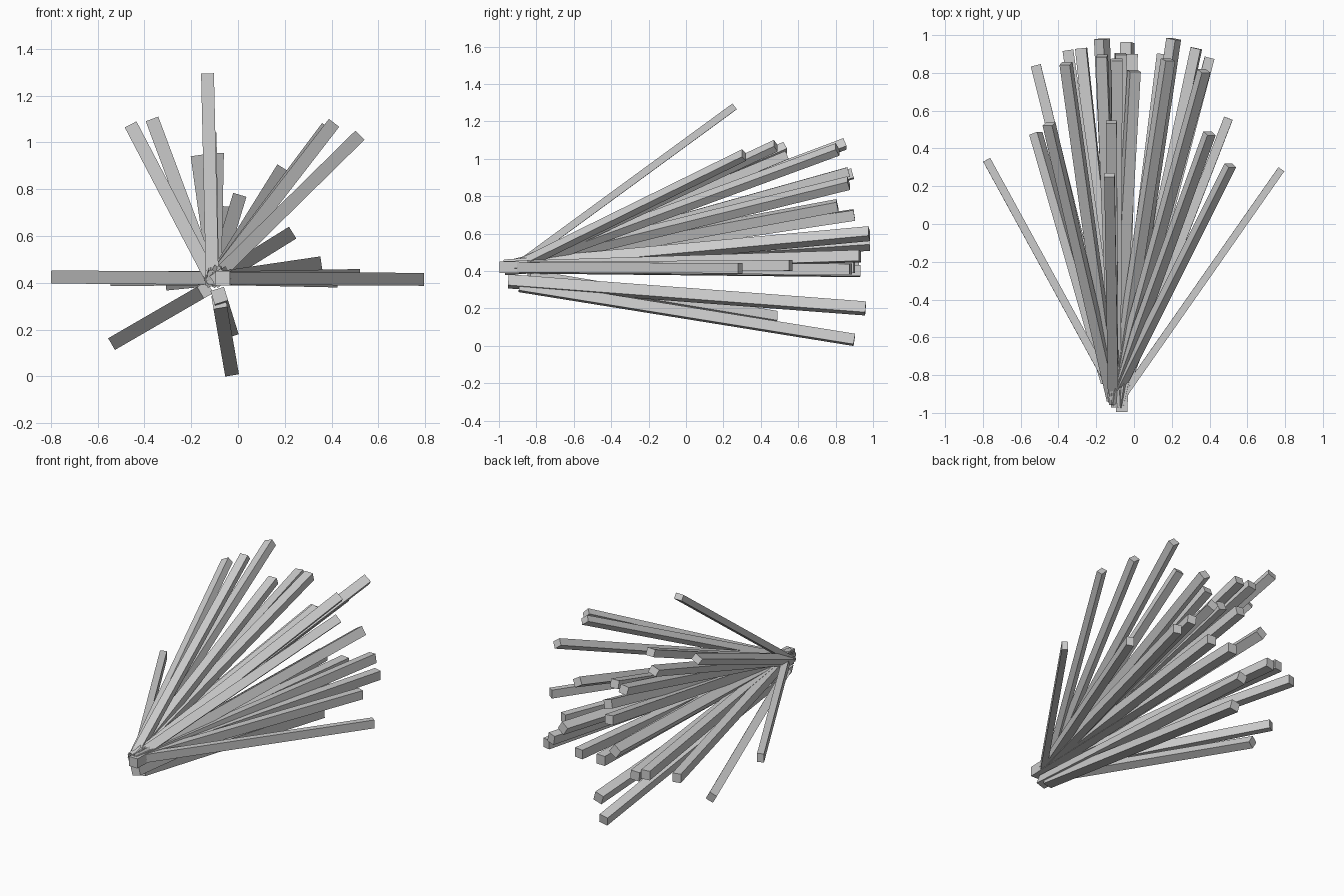
import bpy, math
from mathutils import Vector, Matrix

if "Cube" in bpy.data.objects:
    bpy.data.objects.remove(bpy.data.objects["Cube"])

AXIS = Vector((0, 1, 0))

def bar(name, start, tip):
    """Square bar from start to tip, rolled to face away from the central axis."""
    a, b = Vector(start), Vector(tip)
    d = (b - a).normalized()
    tilt = math.degrees(d.angle(AXIS))
    side = d.cross(AXIS)
    side = side.normalized() if tilt > 2 else Vector((1, 0, 0))
    radial = d.cross(side).normalized()
    side = radial.cross(d)
    thick = 0.064 - 0.026 * min(tilt / 34, 1)      # outer bars are thinner
    wide = 0.061 - 0.006 * min(tilt / 34, 1)
    bpy.ops.mesh.primitive_cube_add(size=1)
    ob = bpy.context.object
    ob.name = name
    rot = Matrix((side, d, radial)).transposed()
    if rot.determinant() < 0:
        rot = Matrix((-side, d, radial)).transposed()
    ob.matrix_world = (Matrix.Translation((a + b) / 2) @ rot.to_4x4()
                       @ Matrix.Diagonal((wide, (b - a).length, thick, 1)))

# name: shared start point, tips of the bars in that group
groups = {
    "upper_bar": ((-0.11, -0.93, 0.41), [
        (-0.13, 0.26, 1.28), (-0.45, 0.53, 1.06), (-0.36, 0.85, 1.08),
        (0.51, 0.31, 1.02), (0.40, 0.48, 1.07), (0.37, 0.81, 1.05),
        (-0.12, 0.54, 1.02)]),
    "middle_bar": ((-0.10, -0.95, 0.42), [
        (-0.17, 0.89, 0.92), (-0.09, 0.87, 0.93), (0.18, 0.87, 0.87),
        (0.00, 0.81, 0.75), (-0.07, 0.90, 0.70)]),
    "inner_bar": ((-0.08, -0.97, 0.42), [
        (-0.17, 0.98, 0.55), (0.21, 0.98, 0.60), (0.33, 0.93, 0.48)]),
    "level_bar": ((-0.08, -0.94, 0.42), [
        (-0.78, 0.34, 0.425), (0.78, 0.29, 0.415), (-0.52, 0.84, 0.415),
        (0.50, 0.56, 0.43), (0.40, 0.88, 0.41), (-0.35, 0.92, 0.42),
        (-0.28, 0.93, 0.40), (0.15, 0.90, 0.42)]),
    "straight_bar": ((-0.065, -0.995, 0.42), [(-0.01, 0.90, 0.42)]),
    "lower_bar": ((-0.08, -0.95, 0.345), [(-0.035, 0.96, 0.20)]),
    "lowest_bar": ((-0.08, -0.89, 0.32), [(-0.03, 0.90, 0.032)]),
    "lower_side_bar": ((-0.14, -0.84, 0.37), [(-0.52, 0.48, 0.15)]),
}

for name, (start, tips) in groups.items():
    for i, tip in enumerate(tips, 1):
        bar(f"{name}_{i}", start, tip)
